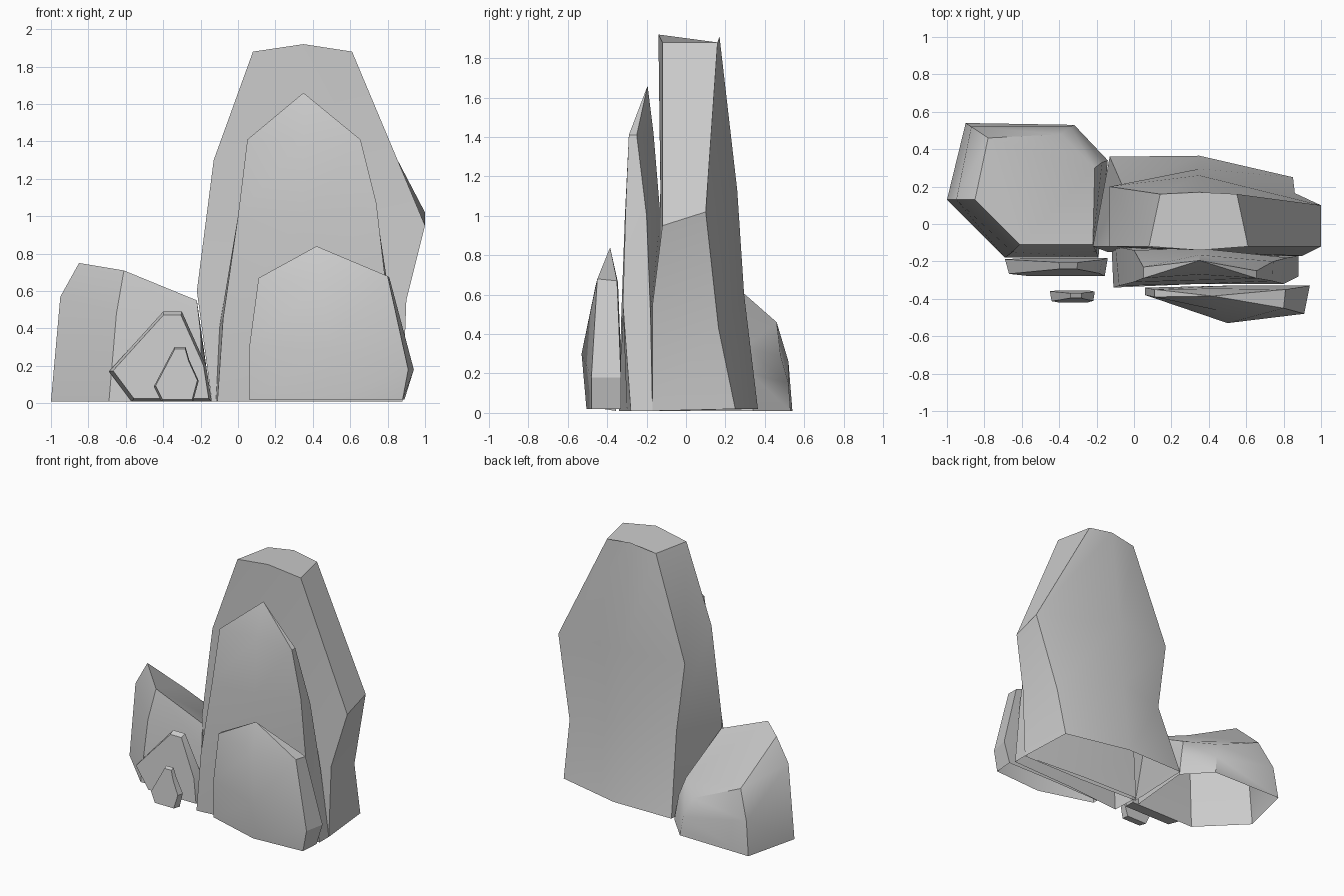
import bpy, bmesh, math

def loft(name, rings, smooth=25, floor=False):
    """Skin a stack of closed rings and cap the last; floor also caps the first."""
    bm = bmesh.new()
    vs = [[bm.verts.new(p) for p in r] for r in rings]
    n = len(vs[0])
    for a, b in zip(vs, vs[1:]):
        for i in range(n):
            j = (i + 1) % n
            bm.faces.new((a[i], a[j], b[j], b[i]))
    if floor:
        bm.faces.new(vs[0][::-1])
    bm.faces.new(vs[-1])
    bmesh.ops.remove_doubles(bm, verts=bm.verts, dist=0.002)
    bmesh.ops.recalc_face_normals(bm, faces=bm.faces)
    me = bpy.data.meshes.new(name)
    bm.to_mesh(me)
    bm.free()
    ob = bpy.data.objects.new(name, me)
    bpy.context.collection.objects.link(ob)
    bpy.ops.object.select_all(action='DESELECT')
    bpy.context.view_layer.objects.active = ob
    ob.select_set(True)
    bpy.ops.object.shade_smooth_by_angle(angle=math.radians(smooth))
    return ob

def standing_stone(name, rows):
    """Each row: front-left, front-mid, front-right, back-right, back-mid, back-left."""
    loft(name, rows)

def shard(name, outline, inset, y_front, y_back):
    """Thin stone: full outline at the back, inset face leaning back in front."""
    cx = sum(p[0] for p in outline) / len(outline)
    cz = sum(p[1] for p in outline) / len(outline)
    def ring(s, y, lean):
        return [(cx + (x - cx) * s, y + lean * z, cz + (z - cz) * s)
                for x, z in outline]
    loft(name, [ring(1, y_back, -0.05), ring(inset, y_front, 0.08)], floor=True)

# Tall main rock, waisted near the foot
standing_stone("tall_rock", [
    [(-.14, -.15, .01), (.35, -.17, .01), (.88, -.17, .01),
     (.85, .25, .02), (.35, .365, .02), (-.13, .36, .02)],
    [(-.22, -.12, .60), (.35, -.15, .58), (.90, -.17, .55),
     (.86, .165, .43), (.35, .295, .60), (-.06, .20, .60)],
    [(-.13, -.12, 1.30), (.35, -.13, 1.13), (1.0, -.12, .95),
     (1.0, .10, 1.02), (.35, .26, 1.13), (-.13, .20, 1.13)],
    [(.08, -.12, 1.88), (.35, -.14, 1.92), (.61, -.12, 1.88),
     (.55, .16, 1.88), (.35, .17, 1.91), (.14, .16, 1.88)],
])

# Middle pointed slab leaning on it
standing_stone("middle_slab", [
    [(-.11, -.34, .01), (.35, -.30, .01), (.88, -.28, .01),
     (.88, -.17, .01), (.35, -.13, .01), (-.12, -.12, .01)],
    [(-.08, -.33, .45), (.35, -.32, .50), (.80, -.32, .55),
     (.82, -.18, .50), (.35, -.13, .50), (-.10, -.12, .40)],
    [(0, -.31, 1.0), (.35, -.30, 1.0), (.74, -.305, 1.07),
     (.745, -.20, 1.0), (.35, -.13, 1.0), (0, -.14, 1.0)],
    [(.05, -.29, 1.41), (.35, -.27, 1.42), (.655, -.29, 1.41),
     (.655, -.25, 1.41), (.35, -.165, 1.42), (.05, -.23, 1.41)],
    [(.35, -.195, 1.66)] * 6,
])

# Low front slab
standing_stone("front_slab", [
    [(.06, -.38, .02), (.48, -.505, .02), (.88, -.48, .02),
     (.89, -.33, .02), (.48, -.33, .02), (.06, -.34, .02)],
    [(.06, -.38, .30), (.50, -.53, .30), (.91, -.48, .18),
     (.94, -.33, .18), (.50, -.33, .28), (.06, -.34, .30)],
    [(.11, -.39, .67), (.44, -.46, .64), (.80, -.45, .68),
     (.81, -.35, .67), (.44, -.345, .66), (.11, -.35, .67)],
    [(.42, -.385, .84)] * 6,
])

# Broad boulder on the left with a top sloping to the back
loft("left_boulder", [
    [(-1, .13, .01), (-.90, .54, .01), (-.32, .53, .01),
     (-.14, .34, .01), (-.19, -.18, .01), (-.69, -.18, .01)],
    [(-.95, .13, .57), (-.87, .52, .26), (-.34, .52, .15),
     (-.17, .33, .20), (-.20, -.15, .38), (-.65, -.15, .48)],
    [(-.85, .13, .75), (-.78, .46, .46), (-.39, .48, .29),
     (-.21, .30, .33), (-.22, -.11, .55), (-.61, -.11, .71)],
], smooth=40)

# Two small shards in front of the boulder
shard("small_shard", [(-.57, .01), (-.69, .17), (-.40, .49), (-.30, .49),
                      (-.17, .20), (-.14, .01)], .93, -.28, -.18)
shard("tiny_shard", [(-.41, .01), (-.45, .09), (-.34, .30), (-.28, .30),
                     (-.26, .23), (-.21, .12), (-.24, .01)], .93, -.42, -.355)
